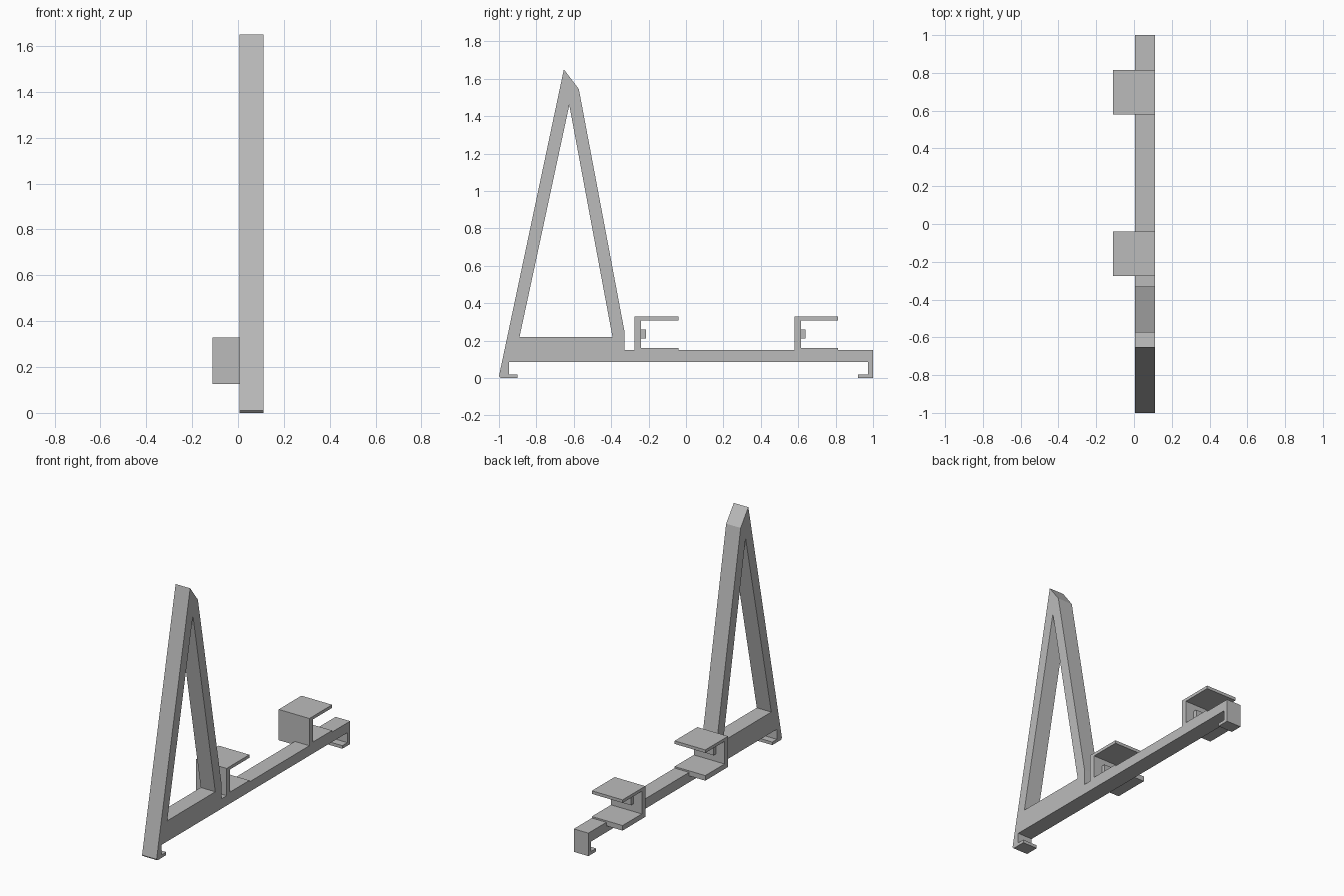
import bpy
import bmesh

cube = bpy.data.objects.get("Cube")
if cube:
    bpy.data.objects.remove(cube, do_unlink=True)

# Single neutral plastic colour
GREY = (0.5, 0.5, 0.5, 1.0)
grey = bpy.data.materials.new("neutral grey")
grey.use_nodes = True
grey.diffuse_color = GREY
grey.node_tree.nodes["Principled BSDF"].inputs["Base Color"].default_value = GREY


def extrude_profile(name, loops, x0, x1):
    """Fill closed (y, z) loops, later ones being holes, and extrude along x."""
    bm = bmesh.new()
    edges = []
    for loop in loops:
        verts = [bm.verts.new((x0, y, z)) for y, z in loop]
        edges += [bm.edges.new((a, b)) for a, b in zip(verts, verts[1:] + verts[:1])]
    bmesh.ops.triangle_fill(bm, edges=edges, use_beauty=True, normal=(1, 0, 0))
    bmesh.ops.dissolve_limit(bm, angle_limit=0.01, verts=bm.verts[:], edges=bm.edges[:])
    ext = bmesh.ops.extrude_face_region(bm, geom=bm.faces[:], use_keep_orig=True)
    moved = [v for v in ext["geom"] if isinstance(v, bmesh.types.BMVert)]
    bmesh.ops.translate(bm, verts=moved, vec=(x1 - x0, 0, 0))
    bmesh.ops.recalc_face_normals(bm, faces=bm.faces[:])
    mesh = bpy.data.meshes.new(name)
    bm.to_mesh(mesh)
    bm.free()
    mesh.materials.append(grey)
    obj = bpy.data.objects.new(name, mesh)
    bpy.context.collection.objects.link(obj)
    return obj


def rect(y0, y1, z0, z1):
    return [(y0, z0), (y1, z0), (y1, z1), (y0, z1)]


# Base rail with hooked feet and the tall triangular upright
outline = [
    (-1, 0.01), (-0.99, 0), (-0.9, 0), (-0.9, 0.02), (-0.947, 0.02), (-0.947, 0.085),
    (0.972, 0.085), (0.972, 0.02), (0.92, 0.02), (0.92, 0), (1, 0), (1, 0.15),
    (-0.33, 0.15), (-0.33, 0.255), (-0.573, 1.545), (-0.653, 1.65),
]
opening = [(-0.89, 0.22), (-0.393, 0.22), (-0.624, 1.46)]
extrude_profile("rail_and_upright", [outline, opening], 0.006, 0.111)

# Two C-shaped clips, each with a small catch on its inner wall
for label, y in (("front", -0.276), ("rear", 0.579)):
    clip = [
        (y, 0.127), (y + 0.235, 0.127), (y + 0.235, 0.16), (y + 0.036, 0.16),
        (y + 0.036, 0.308), (y + 0.235, 0.308), (y + 0.235, 0.328), (y, 0.328),
    ]
    extrude_profile(label + "_clip", [clip], -0.111, 0.111)
    extrude_profile(label + "_catch", [rect(y + 0.03, y + 0.061, 0.21, 0.26)], -0.05, 0.05)
